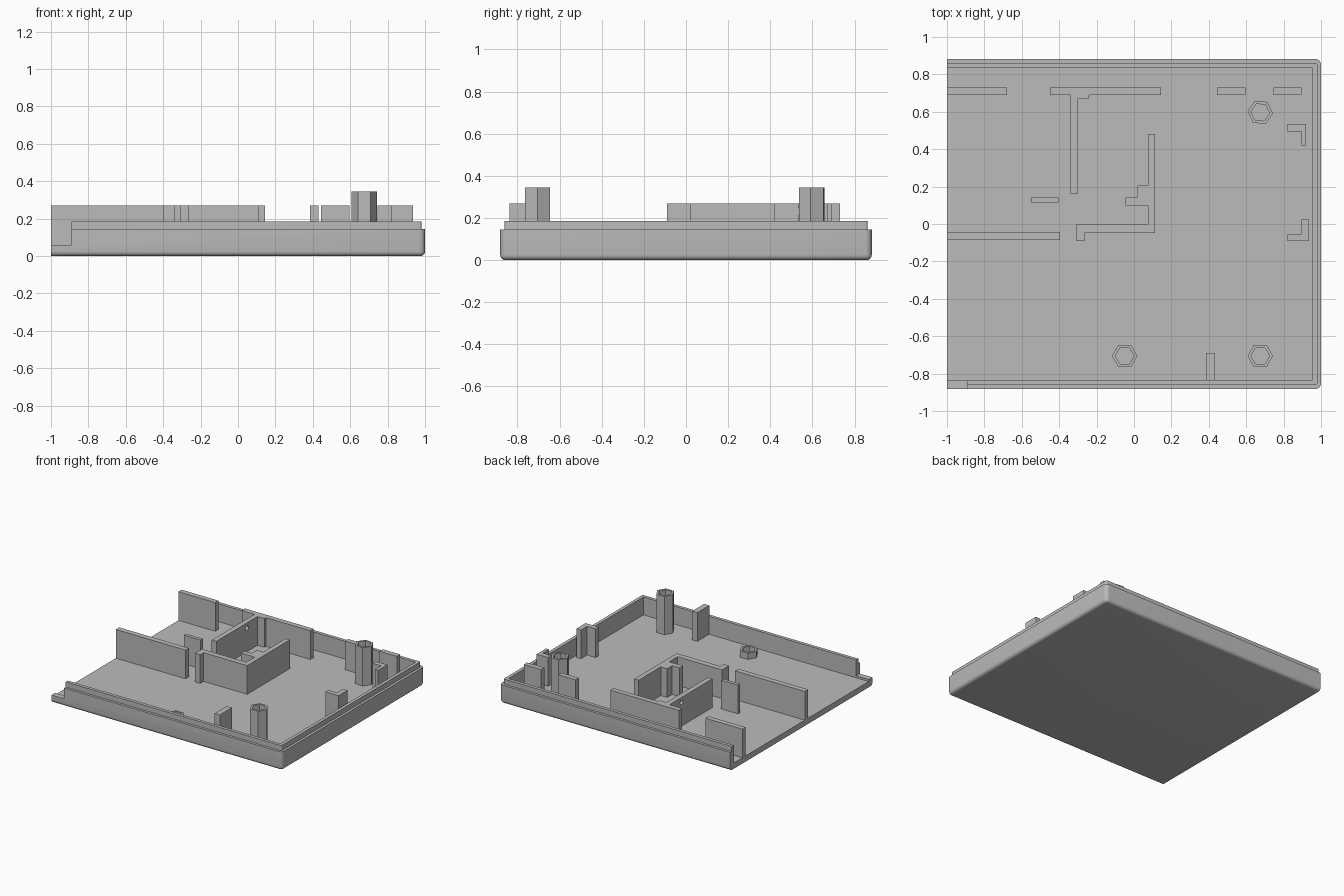
import bpy, bmesh, math

if "Cube" in bpy.data.objects:
    bpy.data.objects.remove(bpy.data.objects["Cube"])

FLOOR = 0.045      # top of the tray floor
RIB_TOP = 0.27     # top of the inner ribs
SINK = 0.005       # how far ribs reach into the floor

grey = bpy.data.materials.new("plain grey")
grey.use_nodes = True
grey.diffuse_color = (0.5, 0.5, 0.5, 1)
grey.node_tree.nodes["Principled BSDF"].inputs["Base Color"].default_value = (0.5, 0.5, 0.5, 1)


def finish(name, bm):
    bmesh.ops.recalc_face_normals(bm, faces=bm.faces)
    mesh = bpy.data.meshes.new(name)
    bm.to_mesh(mesh)
    bm.free()
    mesh.materials.append(grey)
    obj = bpy.data.objects.new(name, mesh)
    bpy.context.collection.objects.link(obj)
    return obj


def activate(obj):
    bpy.ops.object.select_all(action='DESELECT')
    obj.select_set(True)
    bpy.context.view_layer.objects.active = obj


def prism(name, points, z0=FLOOR - SINK, z1=RIB_TOP):
    """Upright solid with the given plan outline."""
    bm = bmesh.new()
    low = [bm.verts.new((x, y, z0)) for x, y in points]
    high = [bm.verts.new((x, y, z1)) for x, y in points]
    bm.faces.new(low)
    bm.faces.new(high)
    n = len(points)
    for i in range(n):
        j = (i + 1) % n
        bm.faces.new((low[i], low[j], high[j], high[i]))
    return finish(name, bm)


def box(name, x0, x1, y0, y1, z0=FLOOR - SINK, z1=RIB_TOP):
    return prism(name, [(x0, y0), (x1, y0), (x1, y1), (x0, y1)], z0, z1)


def cut(obj, cutter):
    cutter.hide_render = True
    mod = obj.modifiers.new("cut", 'BOOLEAN')
    mod.operation = 'DIFFERENCE'
    mod.solver = 'EXACT'
    mod.object = cutter
    activate(obj)
    bpy.ops.object.modifier_apply(modifier=mod.name)
    bpy.data.objects.remove(cutter)


# --- Tray: a wall section swept round three sides, open on the right side ---
def outline(inset, z):
    """Open U-shaped path with two rounded corners at +x."""
    r = max(0.03 - inset, 0.003)
    hx, hy = 1 - inset, 0.882 - inset
    pts = [(-1, -hy, z)]
    for sy, start in ((-1, -90), (1, 0)):
        for k in range(7):
            a = math.radians(start + 15 * k)
            pts.append((hx - r + r * math.cos(a), sy * (hy - r) + r * math.sin(a), z))
    return pts + [(-1, hy, z)]


BEVEL = 0.025
section = [(BEVEL * (1 - math.sin(a)), BEVEL * (1 - math.cos(a)))
           for a in (math.radians(18 * k) for k in range(6))]
section += [(0, 0.145), (0.02, 0.145), (0.02, 0.185), (0.046, 0.185), (0.046, FLOOR)]

bm = bmesh.new()
rings = [[bm.verts.new(p) for p in outline(d, z)] for d, z in section]
for a, b in zip(rings, rings[1:]):
    for i in range(len(a) - 1):
        bm.faces.new((a[i], a[i + 1], b[i + 1], b[i]))
bm.faces.new(rings[0])
bm.faces.new(rings[-1])
bm.faces.new([r[0] for r in rings] + [r[-1] for r in reversed(rings)])
tray = finish("tray", bm)

# Lowered end of the front wall
cut(tray, box("notch_cutter", -1.1, -0.89, -1, -0.82, 0.06, 0.4))
activate(tray)
bpy.ops.object.shade_smooth_by_angle(angle=math.radians(35))

# --- Straight ribs: x0, x1, y0, y1 ---
for name, dims in {
    "back_rib_right": (-1, -0.68, 0.69, 0.73),
    "back_rib_left": (0.445, 0.595, 0.69, 0.73),
    "back_rib_corner": (0.745, 0.895, 0.69, 0.73),
    "long_middle_rib": (-1, -0.395, -0.085, -0.043),
    "short_middle_rib": (-0.55, -0.405, 0.115, 0.142),
    "front_rib": (0.385, 0.43, -0.838, -0.69),
}.items():
    box(name, *dims)

# --- Bent ribs ---
t_rib = prism("back_t_rib", [
    (-0.45, 0.73), (-0.45, 0.69), (-0.34, 0.69), (-0.34, 0.16), (-0.30, 0.16),
    (-0.30, 0.67), (-0.24, 0.67), (-0.24, 0.69), (0.145, 0.69), (0.145, 0.73)])
prism("stepped_corner_rib", [
    (0.075, 0.48), (0.075, 0.205), (0.02, 0.205), (0.02, 0.142), (-0.045, 0.142),
    (-0.045, 0.10), (0.075, 0.10), (0.075, -0.003), (-0.31, -0.003), (-0.31, -0.09),
    (-0.265, -0.09), (-0.265, -0.047), (0.113, -0.047), (0.113, 0.48)])
prism("side_bracket_back", [
    (0.82, 0.535), (0.82, 0.495), (0.895, 0.495), (0.895, 0.42), (0.92, 0.42), (0.92, 0.535)])
prism("side_bracket_front", [
    (0.82, -0.09), (0.935, -0.09), (0.935, 0.023), (0.895, 0.023), (0.895, -0.053), (0.82, -0.053)])

# Small round hole through the stem of the T rib
bm = bmesh.new()
bmesh.ops.create_cone(bm, cap_ends=True, segments=16, radius1=0.018, radius2=0.018, depth=0.2)
hole = finish("hole_cutter", bm)
hole.rotation_euler = (0, math.pi / 2, 0)
hole.location = (-0.32, 0.54, 0.23)
cut(t_rib, hole)


# --- Hollow hexagonal posts ---
def hex_post(name, x, y, top, turn=0):
    bm = bmesh.new()
    base = FLOOR - SINK
    rings = []
    for r, z in ((0.068, base), (0.068, top), (0.05, top), (0.05, base)):
        rings.append([bm.verts.new((x + r * math.cos(math.radians(60 * k + turn)),
                                    y + r * math.sin(math.radians(60 * k + turn)), z))
                      for k in range(6)])
    for i in range(4):
        a, b = rings[i], rings[(i + 1) % 4]
        for k in range(6):
            m = (k + 1) % 6
            bm.faces.new((a[k], a[m], b[m], b[k]))
    return finish(name, bm)


hex_post("tall_post_back", 0.675, 0.597, 0.345, -5)
hex_post("tall_post_front", 0.675, -0.705, 0.345)
hex_post("short_post_front", -0.05, -0.705, 0.095)
